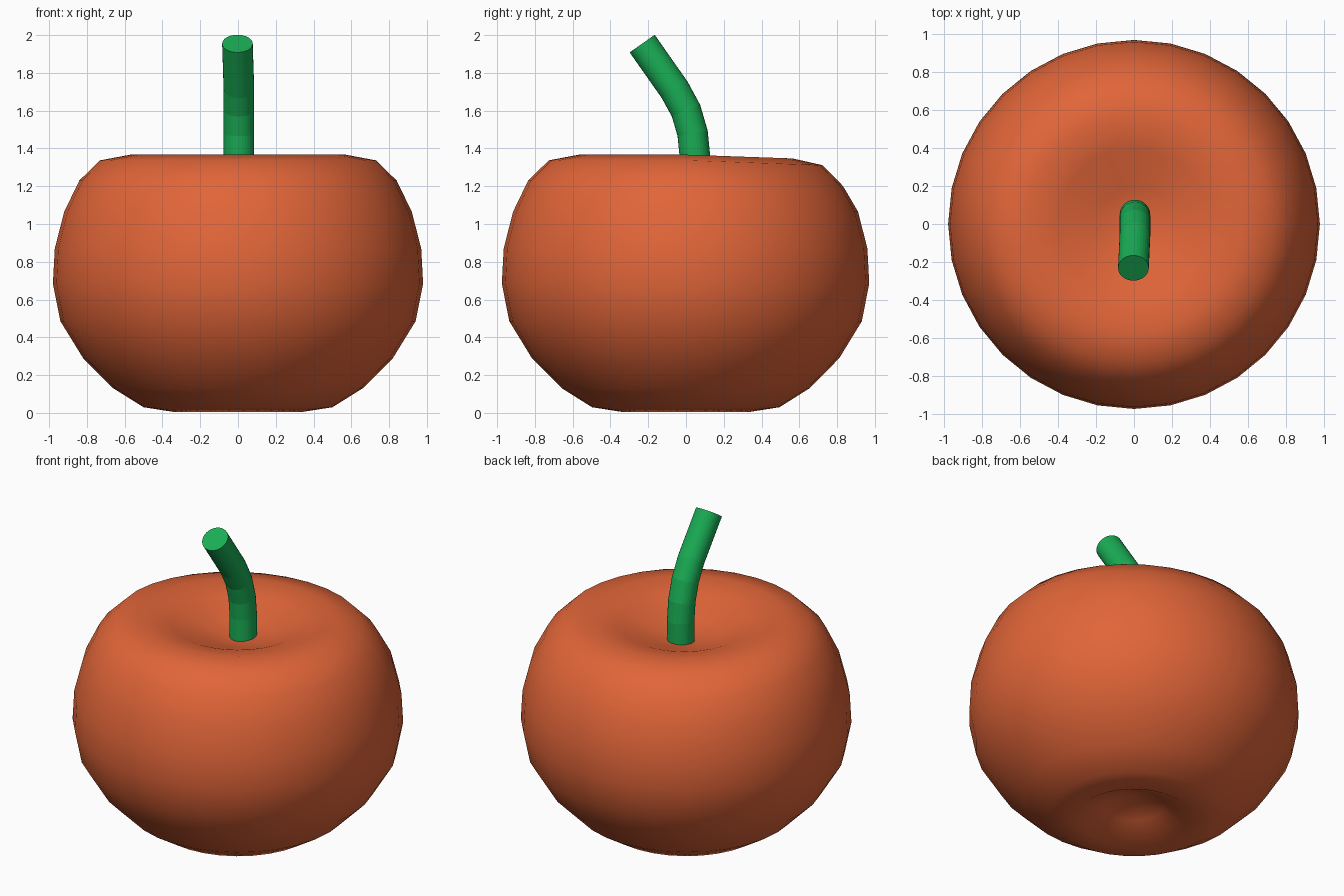
import bpy, bmesh, math
from mathutils import Vector

if "Cube" in bpy.data.objects:
    bpy.data.objects.remove(bpy.data.objects["Cube"])

SIDES = 32


def material(name, color):
    m = bpy.data.materials.new(name)
    m.diffuse_color = (*color, 1)
    m.use_nodes = True
    m.node_tree.nodes["Principled BSDF"].inputs["Base Color"].default_value = m.diffuse_color
    return m


def finish(bm, name, mat, smooth):
    bmesh.ops.recalc_face_normals(bm, faces=bm.faces)
    me = bpy.data.meshes.new(name)
    for f in bm.faces:
        f.smooth = smooth
    bm.to_mesh(me)
    bm.free()
    me.materials.append(mat)
    ob = bpy.data.objects.new(name, me)
    bpy.context.collection.objects.link(ob)
    return ob


def skin(bm, rings):
    # quads between neighbouring rings
    for a, b in zip(rings, rings[1:]):
        for i in range(SIDES):
            j = (i + 1) % SIDES
            bm.faces.new((a[i], a[j], b[j], b[i]))


def fan(bm, ring, tip):
    v = bm.verts.new(tip)
    for i in range(SIDES):
        bm.faces.new((ring[i], ring[(i + 1) % SIDES], v))


angles = [2 * math.pi * i / SIDES for i in range(SIDES)]

# apple body: lathed profile (radius, height), dimpled at both ends
profile = [(0.18, 0.09), (0.34, 0.005), (0.50, 0.03), (0.66, 0.13), (0.82, 0.29),
           (0.94, 0.485), (0.98, 0.685), (0.97, 0.87), (0.92, 1.065), (0.84, 1.23),
           (0.73, 1.337), (0.57, 1.367), (0.40, 1.33), (0.20, 1.25)]
bm = bmesh.new()
rings = []
for r, z in profile:
    ring = []
    for a in angles:
        x, y = r * math.cos(a), r * math.sin(a)
        # the back of the top rim sags a little
        sag = 0.035 * max(0, y) if z > 1.2 else 0
        ring.append(bm.verts.new((x, y * (0.99 if y > 0 else 0.995), z - sag)))
    rings.append(ring)
skin(bm, rings)
fan(bm, rings[0], (0, 0, 0.16))
fan(bm, rings[-1], (0, 0, 1.21))
finish(bm, "apple_body", material("apple_skin", (0.75, 0.13, 0.04)), True)

# stem: round section swept along a curved path in the y-z plane
path = [Vector((0.005, y, z)) for y, z in
        [(0.045, 1.15), (0.047, 1.36), (0.035, 1.48), (0.0, 1.60), (-0.06, 1.71), (-0.232, 1.955)]]
path[-1].x = -0.003
bm = bmesh.new()
rings = []
for k, p in enumerate(path):
    t = (path[min(k + 1, len(path) - 1)] - path[max(k - 1, 0)]).normalized()
    if 0 < k < len(path) - 1:
        t = ((path[k + 1] - p).normalized() + (p - path[k - 1]).normalized()).normalized()
    u = Vector((1, 0, 0))
    v = t.cross(u).normalized()
    rings.append([bm.verts.new(p + 0.081 * (u * math.cos(a) + v * math.sin(a))) for a in angles])
skin(bm, rings)
bm.faces.new(rings[0])
bm.faces.new(rings[-1])
finish(bm, "stem", material("stem_green", (0.01, 0.42, 0.09)), False)
